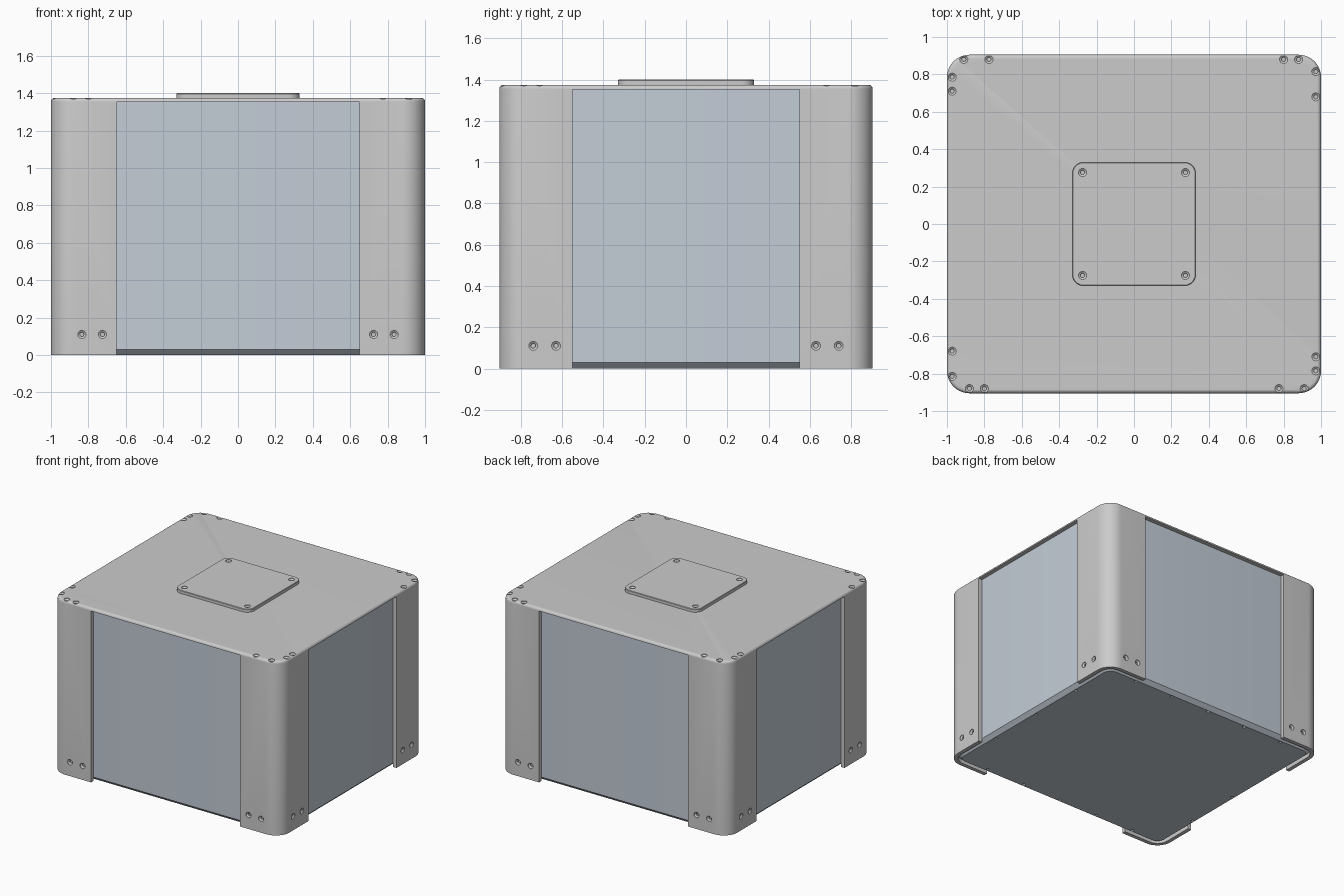
import bpy, bmesh, math
from mathutils import Matrix, Vector

if "Cube" in bpy.data.objects:
    bpy.data.objects.remove(bpy.data.objects["Cube"])

HX, HY, TOP, T = 1.0, 0.905, 1.375, 0.03   # half sizes, height, sheet thickness


def finish(name, bm):
    bmesh.ops.recalc_face_normals(bm, faces=bm.faces)
    me = bpy.data.meshes.new(name)
    bm.to_mesh(me)
    bm.free()
    ob = bpy.data.objects.new(name, me)
    bpy.context.collection.objects.link(ob)
    return ob


def ring(hx, hy, r, z, n=10):
    """Rounded rectangle outline."""
    pts = []
    for q, (sx, sy) in enumerate([(1, 1), (-1, 1), (-1, -1), (1, -1)]):
        for i in range(n + 1):
            a = math.pi / 2 * (q + i / n)
            pts.append((sx * (hx - r) + r * math.cos(a), sy * (hy - r) + r * math.sin(a), z))
    return pts


def loft(bm, outlines):
    """Closed solid through a stack of outlines."""
    rows = [[bm.verts.new(p) for p in o] for o in outlines]
    n = len(rows[0])
    for a, b in zip(rows, rows[1:]):
        for i in range(n):
            j = (i + 1) % n
            bm.faces.new((a[i], a[j], b[j], b[i]))
    bm.faces.new(rows[0][::-1])
    bm.faces.new(rows[-1])


def solid(name, specs):
    bm = bmesh.new()
    loft(bm, [ring(*s) for s in specs])
    return finish(name, bm)


def holes(name, spots, k=1.0):
    """One cutter mesh of countersunk holes; spots = (position, outward normal)."""
    bm = bmesh.new()
    profile = [(.022, .01), (.022, -.004), (.011, -.012), (.011, -.021)]
    for pos, normal in spots:
        m = Matrix.Translation(pos) @ Vector(normal).to_track_quat('Z', 'Y').to_matrix().to_4x4()
        loft(bm, [[m @ Vector((k * r * math.cos(i * math.pi / 8), k * r * math.sin(i * math.pi / 8), h))
                   for i in range(16)] for r, h in profile])
    return finish(name, bm)


def cut(ob, cutter):
    mod = ob.modifiers.new("cut", 'BOOLEAN')
    mod.operation, mod.solver, mod.object = 'DIFFERENCE', 'EXACT', cutter
    bpy.context.view_layer.update()
    me = bpy.data.meshes.new_from_object(ob.evaluated_get(bpy.context.evaluated_depsgraph_get()))
    ob.modifiers.clear()
    ob.data = me
    bpy.data.objects.remove(cutter)


def box(name, hx, hy, z0, z1):
    bm = bmesh.new()
    loft(bm, [[(hx, hy, z), (-hx, hy, z), (-hx, -hy, z), (hx, -hy, z)] for z in (z0, z1)])
    return finish(name, bm)


# Outer cover: lid and four corner posts in one sheet with filleted top edge
fillet = []
for i in range(6):
    a = math.pi / 2 * i / 5
    d = .02 * (1 - math.cos(a))
    fillet.append((HX - d, HY - d, .12 - d, TOP - .02 + .02 * math.sin(a)))
cover = solid("outer_cover", [(HX, HY, .12, 0)] + fillet)
cut(cover, solid("cavity", [(HX - T, HY - T, .12 - T, -.5), (HX - T, HY - T, .12 - T, TOP - .022)]))
cut(cover, box("front_back_windows", .65, 2, -.6, TOP - .022))
cut(cover, box("side_windows", 2, .55, -.6, TOP - .022))

# Screw holes in lid and posts, repeated by half-turn symmetry
spots = []
for s in (1, -1):
    for x in (-.91, -.775, .80, .88):
        spots.append(((s * x, s * .88, TOP), (0, 0, 1)))
    for y in (.815, .68, -.71, -.785):
        spots.append(((s * .972, s * y, TOP), (0, 0, 1)))
    for x in (-.835, -.725, .725, .835):
        spots.append(((x, s * HY, .11), (0, s, 0)))
    for y in (-.74, -.63, .63, .74):
        spots.append(((s * HX, y, .11), (s, 0, 0)))
cut(cover, holes("cover_holes", spots))

# Inner body: recessed side panels and chamfered floor
ix, iy = HX - T - .001, HY - T - .001
body = solid("inner_body", [(ix - .03, iy - .03, .06, .001), (ix, iy, .089, .03), (ix, iy, .089, TOP - .023)])
floor = []
for s in (1, -1):
    floor += [((x, s * .83, .001), (0, 0, -1)) for x in (-.68, -.34, 0, .34, .68)]
    floor += [((s * .925, y, .001), (0, 0, -1)) for y in (-.45, 0, .45)]
cut(body, holes("floor_holes", floor, .6))

# Small mounting plate on the lid
plate = solid("top_plate", [(.33, .33, .06, TOP), (.33, .33, .06, 1.396), (.327, .327, .057, 1.40)])
cut(plate, holes("plate_holes", [((x, y, 1.40), (0, 0, 1)) for x in (-.275, .275) for y in (-.275, .275)]))

# Slightly darker blue-grey panels
mat = bpy.data.materials.new("panel_slate")
mat.diffuse_color = (.55, .61, .68, 1)
mat.use_nodes = True
mat.node_tree.nodes["Principled BSDF"].inputs["Base Color"].default_value = mat.diffuse_color
body.data.materials.clear()
body.data.materials.append(mat)

for ob in (cover, body, plate):
    ob.select_set(True)
bpy.context.view_layer.objects.active = cover
bpy.ops.object.shade_smooth_by_angle(angle=math.radians(30))
